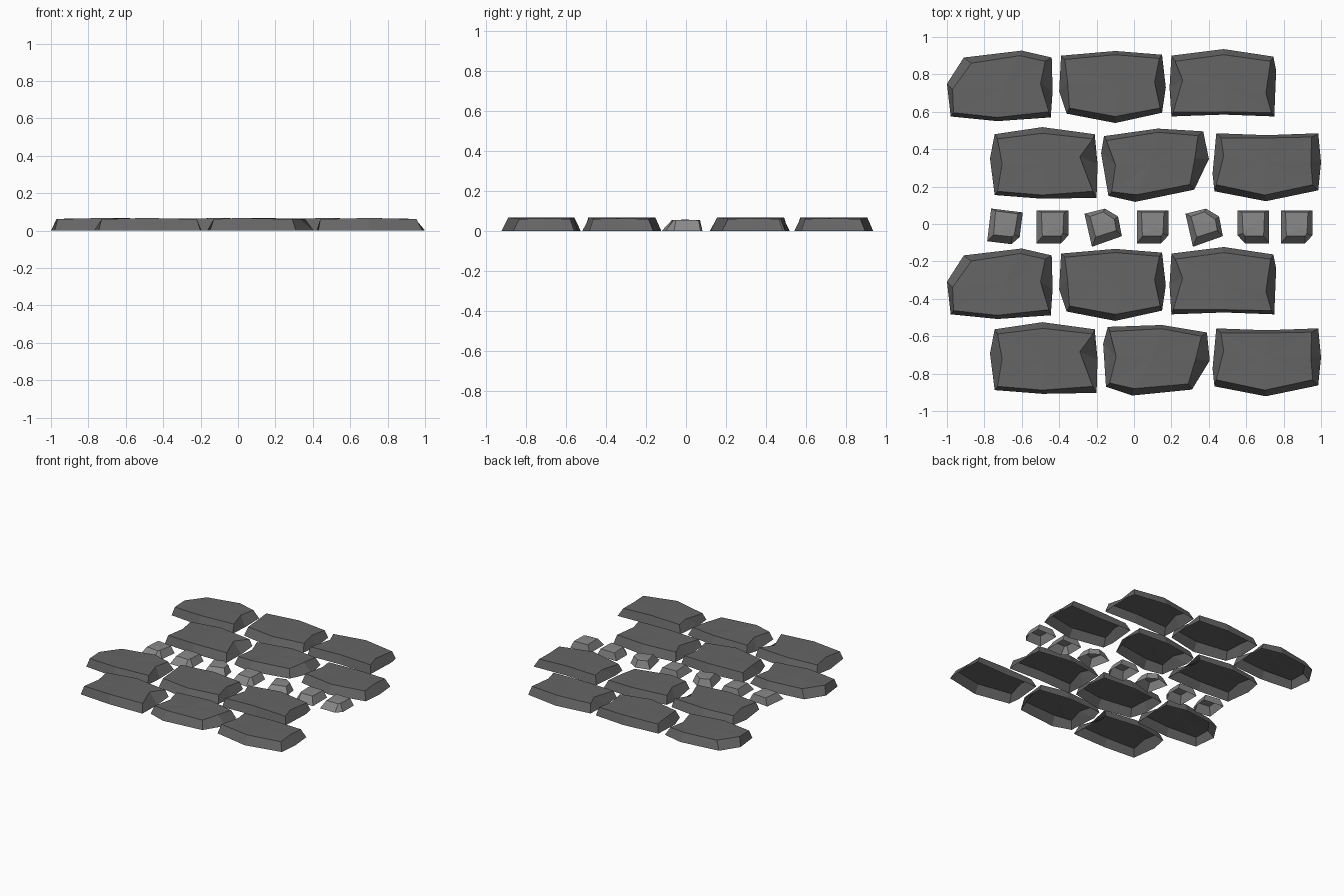
import bpy, bmesh
from math import radians
from mathutils import Matrix, Vector

if "Cube" in bpy.data.objects:
    bpy.data.objects.remove(bpy.data.objects["Cube"])


def material(name, g):
    m = bpy.data.materials.new(name)
    m.diffuse_color = (g, g, g, 1)
    m.use_nodes = True
    m.node_tree.nodes["Principled BSDF"].inputs["Base Color"].default_value = m.diffuse_color
    return m


DARK = material("dark_stone", 0.13)
LIGHT = material("light_stone", 0.25)


def stone(name, base, top, heights, crown, mat):
    """Open-bottomed stone: sloped sides from base to top outline, faceted crown."""
    bm = bmesh.new()
    n = len(base)
    lo = [bm.verts.new((x, y, 0)) for x, y in base]
    hi = [bm.verts.new((x, y, heights[i % len(heights)])) for i, (x, y) in enumerate(top)]
    mid = sum((v.co for v in hi), Vector()) / n
    c = bm.verts.new((mid.x, mid.y, crown))
    for i in range(n):
        j = (i + 1) % n
        # outlines run clockwise, so reverse for outward normals
        bm.faces.new((lo[j], lo[i], hi[i], hi[j]))
        bm.faces.new((c, hi[j], hi[i]))
    me = bpy.data.meshes.new(name)
    bm.to_mesh(me)
    bm.free()
    me.materials.append(mat)
    ob = bpy.data.objects.new(name, me)
    bpy.context.collection.objects.link(ob)
    return ob


def copy(ob, name, matrix):
    new = ob.copy()
    new.data = ob.data.copy()
    new.name = name
    new.data.transform(matrix)
    bpy.context.collection.objects.link(new)
    return new


def slab(name, base, top, matrix):
    ob = stone(name, base, top, (0.063, 0.061, 0.068, 0.061), 0.067, DARK)
    copy(ob, name + "_repeat", matrix)


# Back row of large slabs, repeated as the third row
A = Matrix.Translation((0, -1.058, 0))
slab("slab_outer_left",
     [(-1, .75), (-.91, .89), (-.6, .927), (-.44, .89), (-.435, .71), (-.445, .57), (-.73, .55), (-.98, .575)],
     [(-.97, .72), (-.87, .86), (-.61, .90), (-.475, .87), (-.5, .75), (-.455, .60), (-.73, .57), (-.965, .595)], A)
slab("slab_outer_middle",
     [(-.40, .71), (-.39, .90), (-.10, .925), (.15, .905), (.17, .73), (.15, .595), (-.10, .54), (-.36, .59)],
     [(-.355, .76), (-.37, .88), (-.10, .905), (.135, .885), (.11, .76), (.14, .62), (-.10, .575), (-.345, .62)], A)
slab("slab_outer_right",
     [(.19, .73), (.20, .90), (.48, .935), (.745, .895), (.76, .82), (.75, .575), (.48, .585), (.20, .575)],
     [(.26, .77), (.22, .87), (.48, .905), (.73, .87), (.705, .70), (.735, .595), (.48, .60), (.21, .60)], A)

# Second row, repeated as the front row
B = Matrix.Translation((0, -1.043, 0))
slab("slab_inner_left",
     [(-.77, .35), (-.745, .48), (-.49, .518), (-.21, .48), (-.195, .32), (-.20, .14), (-.49, .135), (-.745, .155)],
     [(-.705, .32), (-.73, .455), (-.49, .485), (-.22, .455), (-.29, .36), (-.22, .175), (-.49, .155), (-.73, .175)], B)
# this repeat is also turned a little
turned = Matrix.Translation((.117, .318, 0)) @ Matrix.Rotation(radians(6), 4, 'Z') @ Matrix.Translation((-.12, .73, 0))
slab("slab_inner_middle",
     [(-.165, -.64), (-.14, -.55), (.15, -.54), (.39, -.58), (.405, -.73), (.31, -.885), (-.01, -.917), (-.15, -.87)],
     [(-.095, -.71), (-.13, -.575), (.15, -.56), (.36, -.60), (.33, -.72), (.29, -.855), (0, -.88), (-.13, -.85)], turned)
slab("slab_inner_right",
     [(.42, .27), (.44, .485), (.71, .475), (.985, .485), (1, .33), (.985, .18), (.705, .122), (.43, .175)],
     [(.48, .365), (.465, .46), (.71, .46), (.95, .465), (.945, .335), (.955, .21), (.70, .155), (.44, .21)], B)

# Small stones along the middle: (x, turn in degrees, mirrored)
square = ([(-.085, .088), (.085, .088), (.085, -.045), (.045, -.088), (-.085, -.088)],
          [(-.06, .078), (.06, .078), (.055, -.035), (.045, -.048), (-.055, -.05)])
peaked = ([(-.10, .07), (.01, .097), (.08, .055), (.10, -.05), (-.06, -.107)],
          [(-.07, .055), (0, .08), (.06, .04), (.07, -.02), (-.04, -.055)])
layout = [(-.69, -7, 1, square), (-.435, 0, 1, square), (-.165, 0, 1, peaked), (.10, 0, 1, square),
          (.375, 0, 1, peaked), (.638, 0, -1, square), (.87, 0, 1, square)]
for i, (x, turn, side, (base, top)) in enumerate(layout):
    b, t = ([(px * side, py) for px, py in o][::side] for o in (base, top))
    ob = stone(f"small_stone_{i + 1}", b, t, (0.056, 0.054), 0.057, LIGHT)
    ob.data.transform(Matrix.Translation((x, -.015, 0)) @ Matrix.Rotation(radians(turn), 4, 'Z'))
